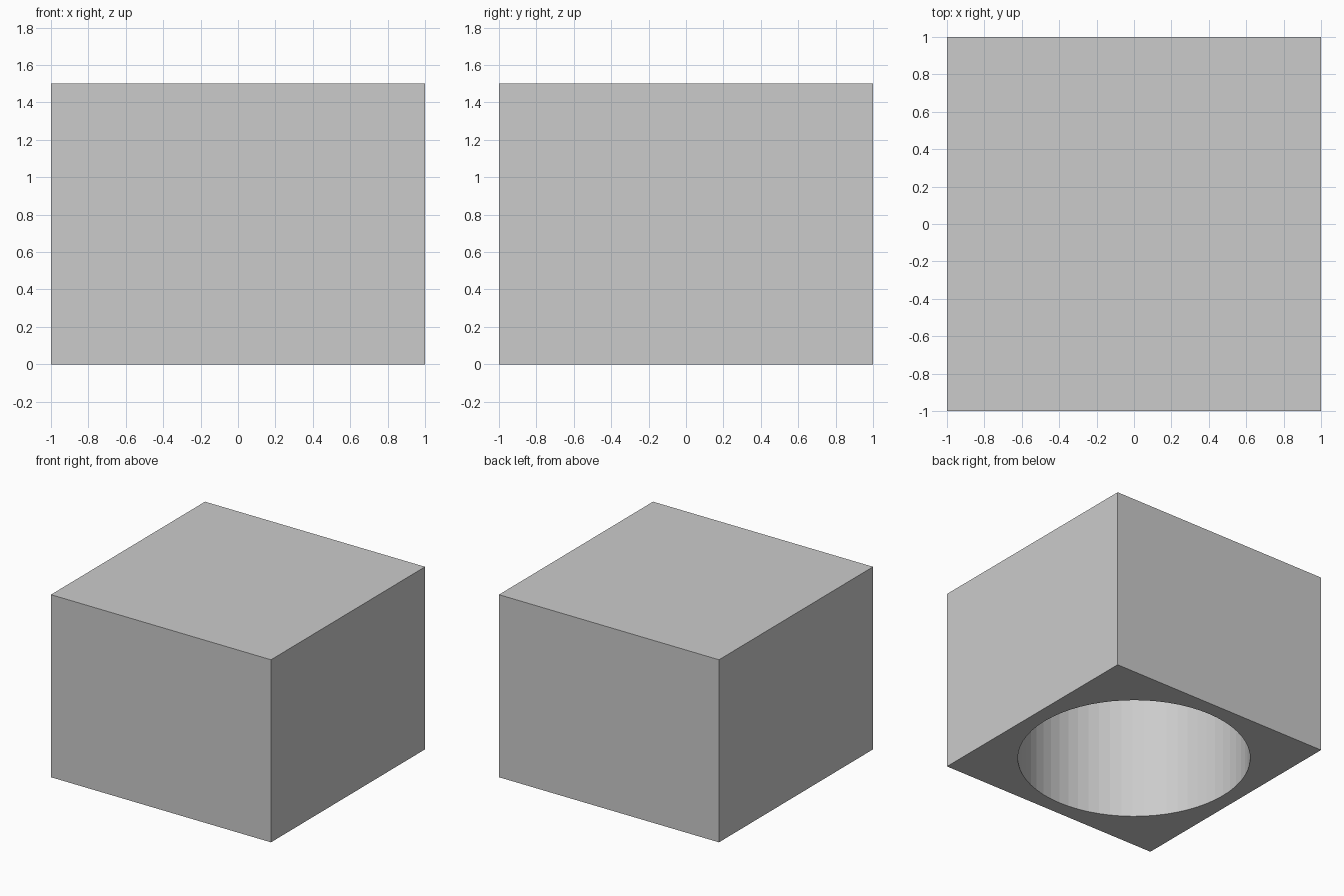
import bpy

if "Cube" in bpy.data.objects:
    bpy.data.objects.remove(bpy.data.objects["Cube"])

# Square block standing on the ground
bpy.ops.mesh.primitive_cube_add(size=1, location=(0, 0, 0.75))
block = bpy.context.object
block.name = "hollow_block"
block.scale = (2, 2, 1.5)
bpy.ops.object.transform_apply(location=True, rotation=False, scale=True)

# Round blind recess, open at the underside
RADIUS, DEPTH, OVERLAP = 0.875, 1.375, 0.2
bpy.ops.mesh.primitive_cylinder_add(vertices=64, radius=RADIUS, depth=DEPTH + OVERLAP,
                                    location=(0, 0, (DEPTH - OVERLAP) / 2))
cutter = bpy.context.object
cutter.name = "recess_cutter"
cutter.hide_render = True
cutter.display_type = 'WIRE'

cut = block.modifiers.new("round_recess", 'BOOLEAN')
cut.operation = 'DIFFERENCE'
cut.solver = 'EXACT'
cut.object = cutter

# Bake the cut and drop the cutter
bpy.ops.object.select_all(action='DESELECT')
block.select_set(True)
bpy.context.view_layer.objects.active = block
bpy.ops.object.modifier_apply(modifier=cut.name)
bpy.data.objects.remove(cutter, do_unlink=True)
